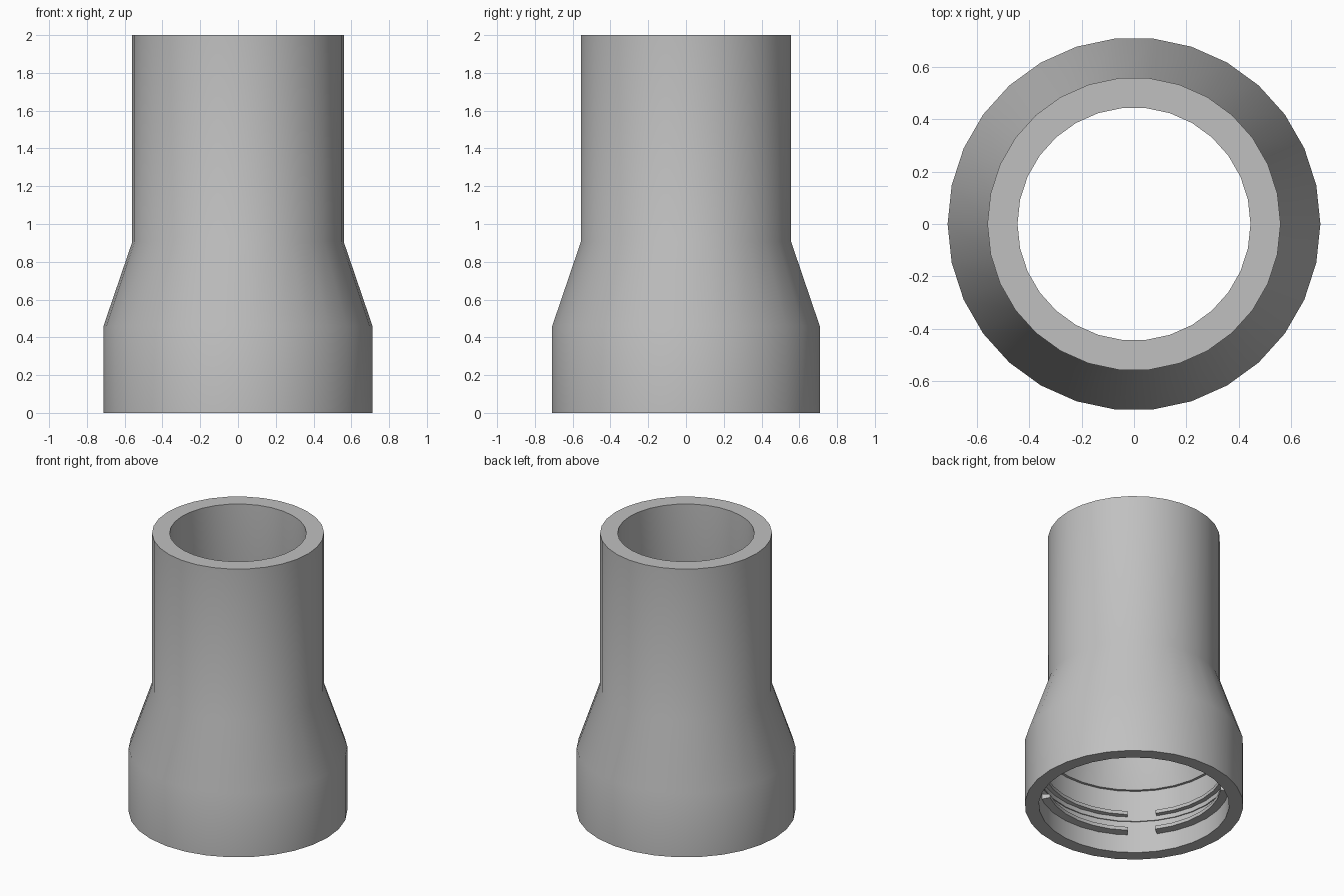
import bpy
import bmesh
from math import cos, sin, radians

SIDES = 30

cube = bpy.data.objects.get("Cube")
if cube:
    bpy.data.objects.remove(cube, do_unlink=True)

grey = bpy.data.materials.new("plain grey")
grey.use_nodes = True
colour = (0.53, 0.53, 0.53, 1)
grey.diffuse_color = colour
grey.node_tree.nodes["Principled BSDF"].inputs["Base Color"].default_value = colour


def sweep(name, profile, start, end, steps, closed=False):
    """Sweep a closed (radius, height) profile around z between two angles."""
    bm = bmesh.new()
    rings = []
    for i in range(steps if closed else steps + 1):
        a = radians(start + (end - start) * i / steps)
        rings.append([bm.verts.new((r * cos(a), r * sin(a), z)) for r, z in profile])
    n = len(profile)
    for i in range(steps):
        p, q = rings[i], rings[(i + 1) % len(rings)]
        for j in range(n):
            k = (j + 1) % n
            bm.faces.new((p[j], q[j], q[k], p[k]))
    if not closed:
        bm.faces.new(rings[0])
        bm.faces.new(rings[-1][::-1])
    bmesh.ops.recalc_face_normals(bm, faces=bm.faces)
    mesh = bpy.data.meshes.new(name)
    bm.to_mesh(mesh)
    bm.free()
    mesh.materials.append(grey)
    obj = bpy.data.objects.new(name, mesh)
    bpy.context.collection.objects.link(obj)
    bpy.ops.object.select_all(action='DESELECT')
    obj.select_set(True)
    bpy.context.view_layer.objects.active = obj
    bpy.ops.object.shade_smooth_by_angle(angle=radians(30))
    return obj


# Hollow sleeve: wide socket, tapered shoulder, narrow neck, stepped bore
sleeve = [(0.712, 0), (0.712, 0.46), (0.56, 0.905), (0.56, 2),
          (0.445, 2), (0.445, 0.905), (0.595, 0.455), (0.613, 0.455),
          (0.613, 0.23), (0.62, 0.23), (0.62, 0)]
sweep("sleeve", sleeve, 0, 360, SIDES, closed=True)

# Two rows of gripping lugs inside the socket, with gaps on the diagonals
rows = {"lower": (0.13, 0.17, 0.565), "upper": (0.26, 0.30, 0.585)}
for row, (low, high, inner) in rows.items():
    lug = [(0.63, low), (inner, low + 0.005), (inner, high - 0.01), (0.63, high)]
    for side, middle in (("left", 0), ("back", 90), ("right", 180), ("front", 270)):
        sweep(f"{row}_lug_{side}", lug, middle - 36, middle + 36, 6)
